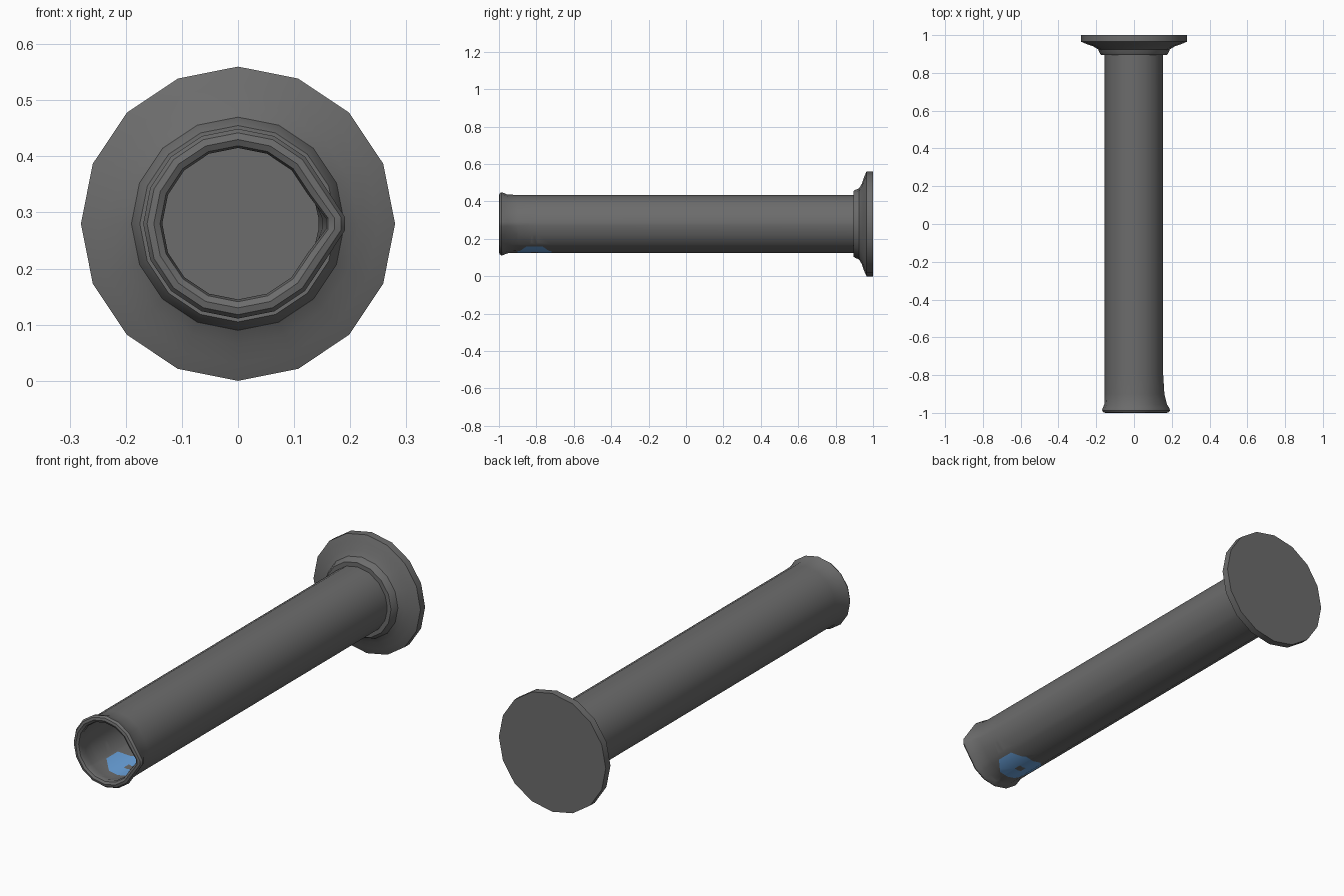
import bpy, bmesh, math
from mathutils import Vector

cube = bpy.data.objects.get("Cube")
if cube:
    bpy.data.objects.remove(cube, do_unlink=True)

AXIS_Z = 0.28
SIDES = 16


def material(name, rgb):
    m = bpy.data.materials.new(name)
    m.use_nodes = True
    m.diffuse_color = (*rgb, 1)
    bsdf = m.node_tree.nodes["Principled BSDF"]
    bsdf.inputs["Base Color"].default_value = (*rgb, 1)
    bsdf.inputs["Roughness"].default_value = 0.6
    return m


grey = material("dark grey", (0.15, 0.15, 0.15))
blue = material("blue", (0.15, 0.38, 0.75))


def lathe(bm, profile, angles, bulge=lambda a, y: 0):
    """Spin (radius, y) points about the lengthwise axis; ends are capped."""
    rings = []
    for r, y in profile:
        rings.append([bm.verts.new(((r + bulge(a, y)) * math.cos(a), y,
                                    AXIS_Z + (r + bulge(a, y)) * math.sin(a)))
                      for a in angles])
    n = len(angles)
    for p, q in zip(rings, rings[1:]):
        for i in range(n):
            j = (i + 1) % n
            bm.faces.new((p[i], p[j], q[j], q[i]))
    bm.faces.new(rings[0])
    bm.faces.new(rings[-1])
    bmesh.ops.recalc_face_normals(bm, faces=bm.faces[:])


def finish(name, bm, mats):
    mesh = bpy.data.meshes.new(name)
    bm.to_mesh(mesh)
    bm.free()
    for m in mats:
        mesh.materials.append(m)
    ob = bpy.data.objects.new(name, mesh)
    bpy.context.collection.objects.link(ob)
    bpy.ops.object.select_all(action='DESELECT')
    ob.select_set(True)
    bpy.context.view_layer.objects.active = ob
    bpy.ops.object.shade_smooth_by_angle(angle=math.radians(35))
    return ob


circle = [2 * math.pi * i / SIDES for i in range(SIDES)]

# Flared foot
bm = bmesh.new()
lathe(bm, [(0.15, 0.895), (0.175, 0.895), (0.182, 0.905), (0.19, 0.925),
           (0.215, 0.94), (0.25, 0.952), (0.28, 0.965), (0.28, 1.0)], circle)
finish("foot", bm, [grey])

# Hollow tube with a rolled lip; two close columns on the +x side form the spout
half = math.radians(3.5)
tube_angles = [-half, half] + circle[1:]


def spout(a, y):
    t = min(max((-0.82 - y) / 0.15, 0), 1)
    return 0.022 * t * t if abs(a) < 0.1 else 0


bm = bmesh.new()
lathe(bm, [(0.144, 0.89), (0.144, -0.8), (0.144, -0.9), (0.142, -0.95),
           (0.135, -0.98), (0.139, -0.994), (0.15, -1.0), (0.162, -0.997),
           (0.169, -0.987), (0.166, -0.975), (0.157, -0.955), (0.155, -0.9),
           (0.155, -0.8), (0.155, 0.9)], tube_angles, spout)

# Blue ring marking on the underside: an octagon with a small square hole
MARK_Y, SIZE, CORNER, HOLE = -0.81, 0.092, 0.135, 0.018


def cut(point, normal):
    faces = [f for f in bm.faces
             if f.calc_center_median().z < AXIS_Z - 0.06
             and min(v.co.y for v in f.verts) < -0.6]
    geom = faces + list({e for f in faces for e in f.edges}) + \
        list({v for f in faces for v in f.verts})
    bmesh.ops.bisect_plane(bm, geom=geom, dist=1e-5, plane_co=point, plane_no=normal)


for s in (-1, 1):
    for d in (SIZE, HOLE):
        cut(Vector((0, MARK_Y + s * d, 0)), Vector((0, 1, 0)))
        cut(Vector((s * d, MARK_Y, 0)), Vector((1, 0, 0)))
    for t in (-1, 1):
        cut(Vector((s * CORNER, MARK_Y, 0)), Vector((s, t, 0)).normalized())

for f in bm.faces:
    c = f.calc_center_median()
    x, y = abs(c.x), abs(c.y - MARK_Y)
    in_mark = max(x, y) < SIZE and x + y < CORNER and c.z < AXIS_Z
    if in_mark and max(x, y) > HOLE:
        f.material_index = 1
finish("tube", bm, [grey, blue])
